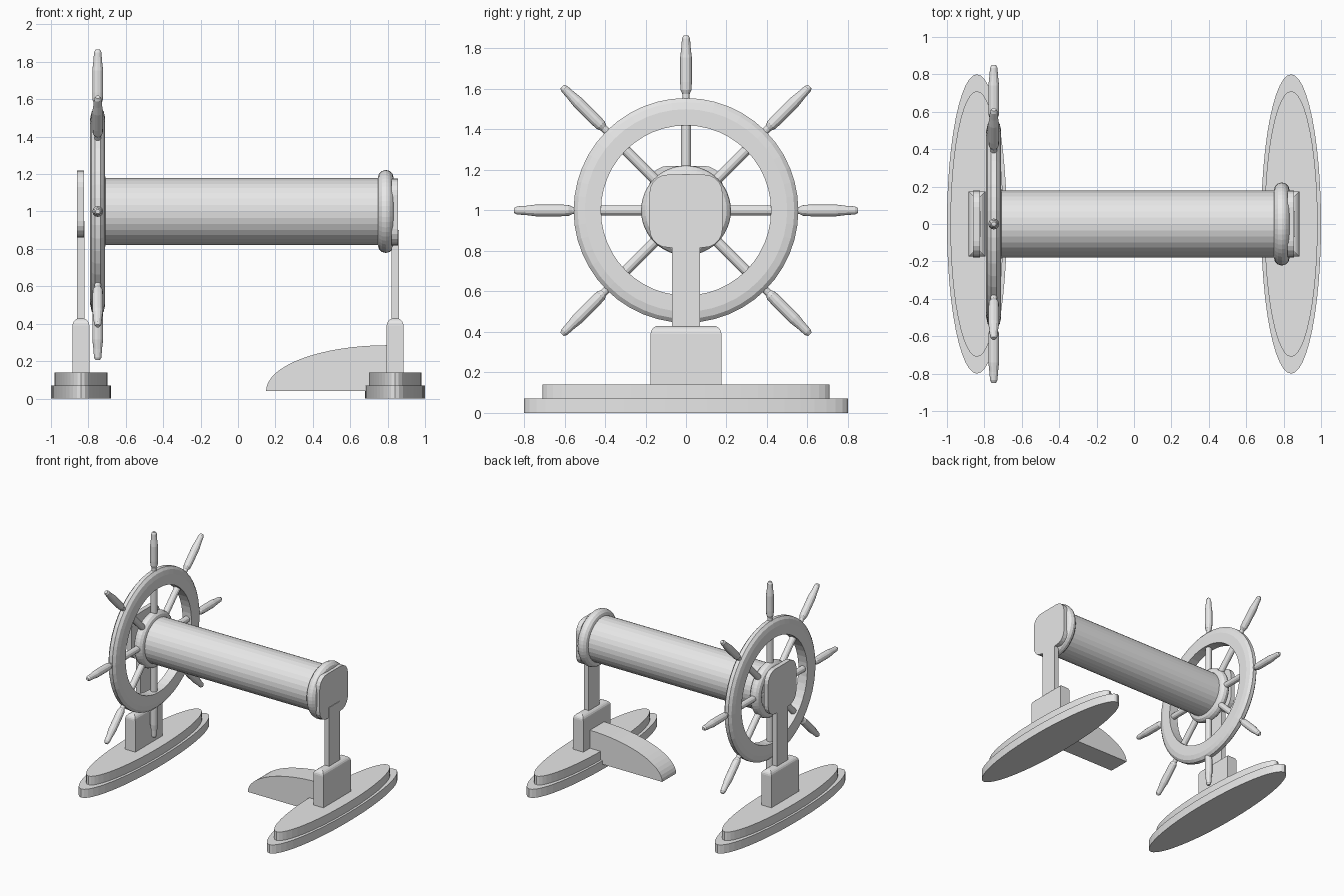
import bpy, bmesh
from math import pi, sin, cos
from mathutils import Matrix, Vector

cube = bpy.data.objects.get("Cube")
if cube:
    bpy.data.objects.remove(cube, do_unlink=True)

grey = bpy.data.materials.new("plain_grey")
grey.use_nodes = True
grey.diffuse_color = (0.8, 0.8, 0.8, 1)
grey.node_tree.nodes["Principled BSDF"].inputs["Base Color"].default_value = (0.8, 0.8, 0.8, 1)

AXIS_Z = 1.0
WHEEL_X = -0.75
ALONG_X = Matrix.Rotation(pi / 2, 4, 'Y')


def finish(name, bm, matrix=Matrix()):
    bmesh.ops.recalc_face_normals(bm, faces=bm.faces)
    mesh = bpy.data.meshes.new(name)
    bm.to_mesh(mesh)
    bm.free()
    mesh.transform(matrix)
    mesh.materials.append(grey)
    obj = bpy.data.objects.new(name, mesh)
    bpy.context.collection.objects.link(obj)
    return obj


def lathe(name, profile, sides, matrix, ring=False):
    """Turn (radius, height) points about local z; a ring profile is closed."""
    bm = bmesh.new()
    loops = [[bm.verts.new((r * cos(2 * pi * i / sides), r * sin(2 * pi * i / sides), h))
              for i in range(sides)] for r, h in profile]
    pairs = list(zip(loops, loops[1:]))
    if ring:
        pairs.append((loops[-1], loops[0]))
    else:
        bm.faces.new(loops[0])
        bm.faces.new(loops[-1])
    for a, b in pairs:
        for i in range(sides):
            j = (i + 1) % sides
            bm.faces.new((a[i], a[j], b[j], b[i]))
    return finish(name, bm, matrix)


def extrude(name, outline, direction):
    """Solid from a flat outline swept along a direction."""
    bm = bmesh.new()
    face = bm.faces.new([bm.verts.new(p) for p in outline])
    swept = bmesh.ops.extrude_face_region(bm, geom=[face], use_keep_orig=True)
    verts = [g for g in swept["geom"] if isinstance(g, bmesh.types.BMVert)]
    bmesh.ops.translate(bm, verts=verts, vec=direction)
    return finish(name, bm)


def box(name, center, size, bevel=0, edge_rule=None):
    bm = bmesh.new()
    bmesh.ops.create_cube(bm, size=1)
    bmesh.ops.scale(bm, verts=bm.verts, vec=size)
    if bevel:
        edges = [e for e in bm.edges if edge_rule(*[v.co for v in e.verts])]
        bmesh.ops.bevel(bm, geom=edges, offset=bevel, segments=5, profile=0.5, affect='EDGES')
    return finish(name, bm, Matrix.Translation(center))


def top_edge(a, b):
    return a.z > 0 and b.z > 0


def x_edge(a, b):
    return abs(a.x - b.x) > 0.001


# Two stands: stepped oval foot, socket block, post and rounded end plate
for side, s, post_top, plate_z in (("right", -1, 0.95, 1.04), ("left", 1, 0.9, 0.997)):
    x = 0.84 * s
    for tier, rx, ry, z in (("lower", 0.16, 0.8, 0), ("upper", 0.142, 0.71, 0.07)):
        oval = [(x + rx * cos(2 * pi * i / 48), ry * sin(2 * pi * i / 48), z) for i in range(48)]
        extrude(f"{side}_foot_{tier}", oval, (0, 0, 0.07))
    box(f"{side}_socket", (x, 0, 0.285), (0.09, 0.35, 0.29), 0.04, top_edge)
    box(f"{side}_post", (x, 0, (0.4 + post_top) / 2), (0.04, 0.14, post_top - 0.4))
    box(f"{side}_end_plate", (x - 0.002, 0, plate_z), (0.036, 0.36, 0.36), 0.09, x_edge)

# Drum with a round collar at each end
drum = Matrix.Translation((0, 0, AXIS_Z)) @ ALONG_X
lathe("drum", [(0.178, WHEEL_X - 0.02), (0.178, 0.83)], 32, drum)
tube = [(0.18 + 0.042 * cos(2 * pi * i / 12), 0.042 * sin(2 * pi * i / 12)) for i in range(12)]
for name, x in (("left_collar", 0.79), ("wheel_hub_collar", WHEEL_X)):
    lathe(name, tube, 48, Matrix.Translation((x, 0, AXIS_Z)) @ ALONG_X, ring=True)

# Wheel rim: flat cheeks and inner wall, rounded outside
wheel = Matrix.Translation((WHEEL_X, 0, AXIS_Z))
rim = [(0.42, -0.04), (0.5, -0.04), (0.535, -0.032), (0.555, -0.015),
       (0.555, 0.015), (0.535, 0.032), (0.5, 0.04), (0.42, 0.04)]
lathe("wheel_rim", rim, 48, wheel @ ALONG_X, ring=True)

# Spokes and turned handles
grip = [(0.018, 0.53), (0.018, 0.56), (0.027, 0.58), (0.029, 0.62), (0.029, 0.74),
        (0.023, 0.79), (0.02, 0.835), (0.012, 0.85)]
for i in range(8):
    turn = wheel @ Matrix.Rotation(i * pi / 4, 4, 'X')
    lathe(f"spoke_{i + 1}", [(0.025, 0.1), (0.025, 0.45)], 12, turn)
    slide = {0: 0.015, 4: -0.055}.get(i, 0.015 * (i % 2))
    lathe(f"handle_{i + 1}", grip, 12, turn @ Matrix.Translation((0, 0, slide)))

# Curved treadle reaching inward from the left stand
curve = [(0.8 - 0.65 * cos(pi / 2 * i / 16), -0.09, 0.04 + 0.245 * sin(pi / 2 * i / 16))
         for i in range(17)]
extrude("treadle", curve + [(0.8, -0.09, 0.04)], Vector((0, 0.18, 0)))
